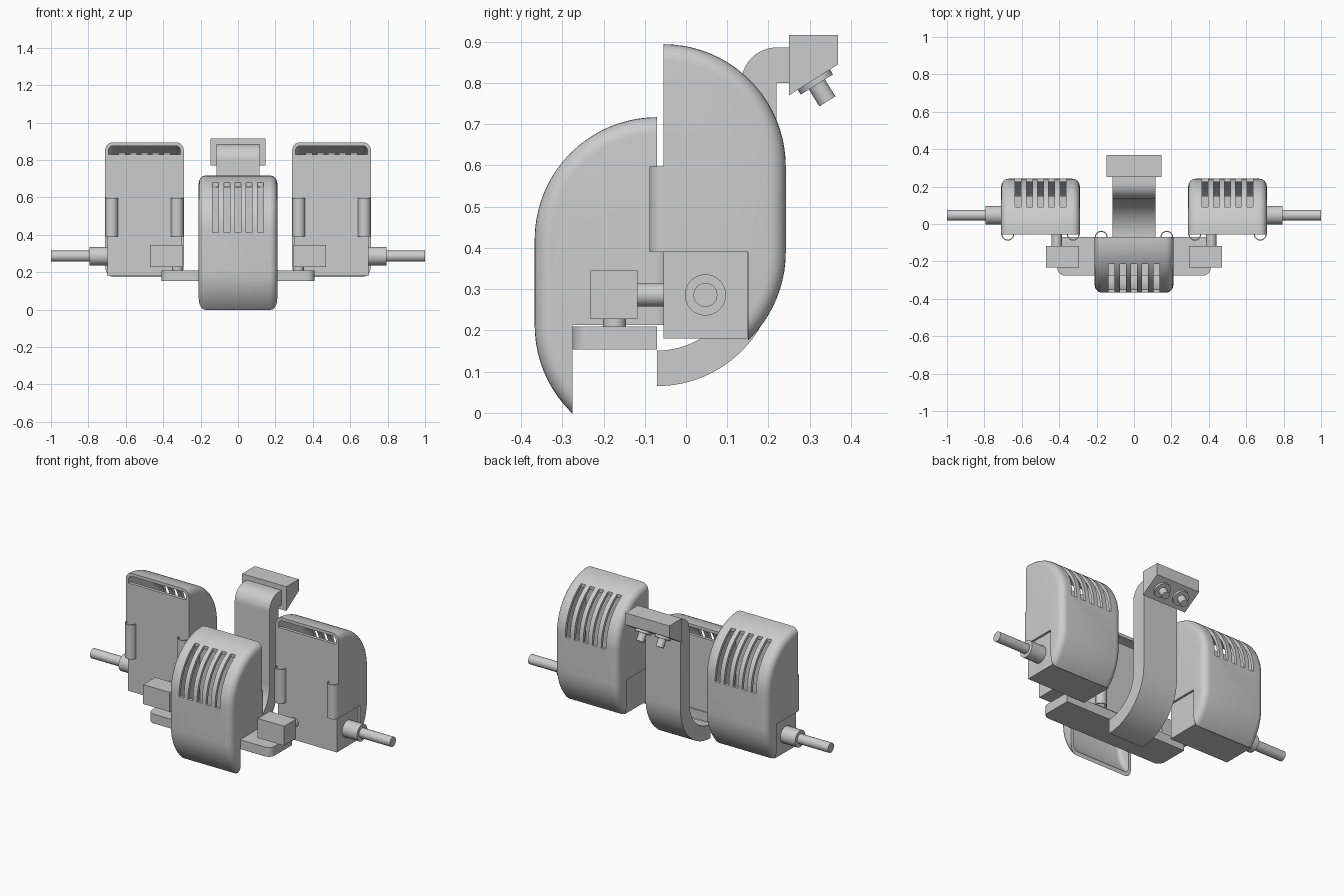
import bpy, bmesh
from math import sin, cos, pi, radians
from mathutils import Vector, Matrix

cube = bpy.data.objects.get("Cube")
if cube:
    bpy.data.objects.remove(cube, do_unlink=True)

grey = bpy.data.materials.new("plain grey")
grey.use_nodes = True
colour = (0.604, 0.604, 0.604, 1)
grey.diffuse_color = colour
grey.node_tree.nodes["Principled BSDF"].inputs["Base Color"].default_value = colour


def finish(bm, name):
    bmesh.ops.recalc_face_normals(bm, faces=bm.faces[:])
    mesh = bpy.data.meshes.new(name)
    bm.to_mesh(mesh)
    bm.free()
    mesh.materials.append(grey)
    obj = bpy.data.objects.new(name, mesh)
    bpy.context.collection.objects.link(obj)
    return obj


def activate(obj):
    bpy.ops.object.select_all(action='DESELECT')
    obj.select_set(True)
    bpy.context.view_layer.objects.active = obj


def smooth(obj):
    activate(obj)
    bpy.ops.object.shade_smooth_by_angle(angle=radians(30))
    return obj


def loft(name, loops):
    """Closed solid through matching point loops."""
    bm = bmesh.new()
    rings = [[bm.verts.new(p) for p in loop] for loop in loops]
    n = len(rings[0])
    for a, b in zip(rings, rings[1:]):
        for i in range(n):
            j = (i + 1) % n
            bm.faces.new((a[i], a[j], b[j], b[i]))
    bm.faces.new(rings[0])
    bm.faces.new(rings[-1])
    return finish(bm, name)


def side_prism(name, pts, half):
    return loft(name, [[(x, y, z) for y, z in pts] for x in (-half, half)])


def flat_prism(name, pts, z0, z1):
    return loft(name, [[(x, y, z) for x, y in pts] for z in (z0, z1)])


def box(name, x, y, z):
    return flat_prism(name, [(x[0], y[0]), (x[1], y[0]), (x[1], y[1]), (x[0], y[1])], *z)


def cylinder(name, start, end, radius):
    a, b = Vector(start), Vector(end)
    bm = bmesh.new()
    turn = (b - a).to_track_quat('Z', 'Y').to_matrix().to_4x4()
    bmesh.ops.create_cone(bm, cap_ends=True, segments=32, radius1=radius, radius2=radius,
                          depth=(b - a).length, matrix=Matrix.Translation((a + b) / 2) @ turn)
    return smooth(finish(bm, name))


def arc(cx, cy, r, a0, a1, steps):
    angles = [radians(a0 + (a1 - a0) * i / steps) for i in range(steps + 1)]
    return [(cx + r * cos(a), cy + r * sin(a)) for a in angles]


def cut(obj, cutter):
    mod = obj.modifiers.new("cut", 'BOOLEAN')
    mod.operation, mod.solver, mod.object = 'DIFFERENCE', 'EXACT', cutter
    activate(obj)
    bpy.ops.object.modifier_apply(modifier=mod.name)
    bpy.data.objects.remove(cutter, do_unlink=True)


# Pod dimensions: y is depth from the open face, z is height
HALF, DEPTH, LOW, HIGH, WALL = 0.21, 0.297, 0.21, 0.417, 0.018


def pod_solid(name, inset, fillet, front):
    rings = []
    for side in (-1, 1):
        for k in range(7):
            a = pi / 2 * (k / 6 if side > 0 else 1 - k / 6)
            x = side * (HALF - inset - fillet * (1 - sin(a)))
            r = DEPTH - inset - fillet * (1 - cos(a))
            curve = arc(0, HIGH, r, 90, 0, 20) + arc(0, LOW, r, 0, -90, 20)
            loop = [(front, HIGH + r)] + curve[1:-1] + [(front, LOW - r)]
            rings.append([(x, y, z) for y, z in loop])
    return loft(name, rings)


def build_pod(label, place, filled):
    # Hollow rounded cover with open bottom corner and five vents
    shell = pod_solid(label + "_shell", 0, 0.04, 0)
    cut(shell, pod_solid("hollow", WALL, 0.024, -0.01))
    cut(shell, box("corner", (-0.4, 0.4), (-0.1, 0.205), (-0.3, LOW)))
    for i in range(-2, 3):
        cut(shell, box("vent", (i * 0.06 - 0.016, i * 0.06 + 0.016), (0.145, 0.5), (0.41, 0.9)))
    parts = [smooth(shell)]

    # Inner panel with a gap above it
    inner = HALF - WALL
    parts.append(box(label + "_panel", (-inner, inner), (0.001, 0.02), (LOW, 0.65)))
    if filled:
        parts.append(box(label + "_base", (-0.197, 0.197), (0.001, 0.204), (0, LOW)))

    # Half-round hollow clips on both edges of the open face
    for side, word in ((-1, "right"), (1, "left")):
        c = side * 0.175
        pts = arc(c, 0, 0.034, 180, 360, 14) + arc(c, 0, 0.028, 360, 180, 14)
        parts.append(smooth(flat_prism(label + "_clip_" + word, pts, LOW, 0.417)))

    for part in parts:
        part.data.transform(place)


build_pod("front_pod", Matrix.Translation((0, -0.07, 0.003)) @ Matrix.Rotation(pi, 4, 'Z'), False)

for s, word in ((-1, "right"), (1, "left")):
    build_pod(word + "_pod", Matrix.Translation((s * 0.5, -0.055, 0.18)), True)

    # Side shaft
    cylinder(word + "_shaft_collar", (s * 0.69, 0.047, 0.286), (s * 0.795, 0.047, 0.286), 0.05)
    cylinder(word + "_shaft", (s * 0.79, 0.047, 0.286), (s, 0.047, 0.286), 0.029)

    # Joint between crossbar and pod
    box(word + "_joint_block", sorted((s * 0.294, s * 0.47)), (-0.232, -0.117), (0.228, 0.345))
    cylinder(word + "_joint_post", (s * 0.324, -0.173, 0.2), (s * 0.324, -0.173, 0.23), 0.028)
    cylinder(word + "_joint_pin", (s * 0.413, -0.12, 0.286), (s * 0.413, -0.05, 0.286), 0.028)

    # Nozzles under the rear head
    down = Vector((0, 0.53, -0.848))
    seat = Vector((s * 0.065, 0.31, 0.808))
    cylinder(word + "_nozzle_ring", seat - down * 0.01, seat + down * 0.014, 0.046)
    cylinder(word + "_nozzle", seat, seat + down * 0.062, 0.023)

# Crossbar with rounded front corners
bar = [(0.41, -0.07), (-0.41, -0.07)]
bar += arc(-0.37, -0.235, 0.04, 180, 270, 8) + arc(0.37, -0.235, 0.04, 270, 360, 8)
smooth(flat_prism("crossbar", bar, 0.154, 0.21))

# Curved strap rising behind the front pod
strap = arc(-0.07, 0.355, 0.29, -90, 0, 24) + [(0.22, 0.8), (0.25, 0.8), (0.25, 0.886)]
strap += arc(0.22, 0.8, 0.086, 90, 180, 14) + arc(-0.07, 0.355, 0.204, 0, -90, 24)
smooth(side_prism("strap", strap, 0.116))

# Slanted rear head
side_prism("rear_head", [(0.25, 0.916), (0.369, 0.916), (0.369, 0.845), (0.25, 0.77)], 0.147)
